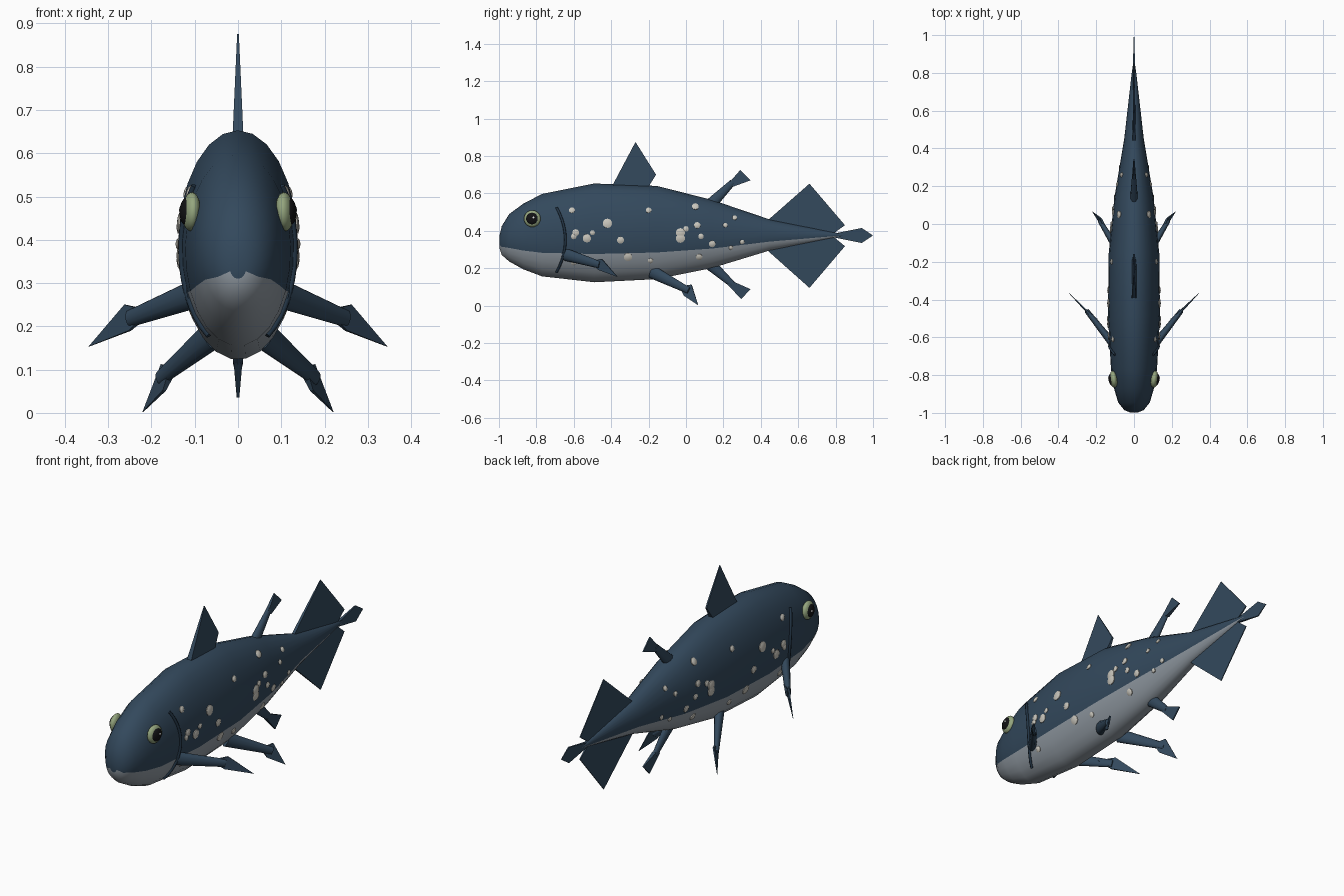
import bpy, bmesh, math
from mathutils import Vector, Matrix

cube = bpy.data.objects.get("Cube")
if cube:
    bpy.data.objects.remove(cube, do_unlink=True)


def material(name, *rgb):
    m = bpy.data.materials.new(name)
    m.use_nodes = True
    m.diffuse_color = (*rgb, 1)
    m.node_tree.nodes["Principled BSDF"].inputs["Base Color"].default_value = (*rgb, 1)
    return m


BLUE = material("deep blue skin", .033, .066, .108)
BELLY = material("pale grey belly", .28, .32, .36)
SPOT = material("cream spot", .58, .56, .50)
IRIS = material("green iris", .30, .38, .21)
BLACK = material("black pupil", .006, .006, .007)
GLINT = material("white glint", .9, .9, .9)
GILL = material("dark blue groove", .016, .034, .058)


def finish(name, bm, *mats, smooth=True):
    """Turn a bmesh into a named, shaded object."""
    bmesh.ops.recalc_face_normals(bm, faces=bm.faces)
    me = bpy.data.meshes.new(name)
    bm.to_mesh(me)
    bm.free()
    for m in mats:
        me.materials.append(m)
    ob = bpy.data.objects.new(name, me)
    bpy.context.collection.objects.link(ob)
    if smooth:
        bpy.ops.object.select_all(action="DESELECT")
        ob.select_set(True)
        bpy.context.view_layer.objects.active = ob
        bpy.ops.object.shade_smooth_by_angle(angle=math.radians(45))
    return ob


# Body stations: y, top z, bottom z, half width
STATIONS = [
    (-.998, .37, .31, .02), (-.985, .425, .27, .052), (-.945, .49, .235, .084),
    (-.87, .545, .193, .106), (-.77, .597, .155, .122), (-.49, .653, .123, .138),
    (-.155, .64, .14, .134), (.14, .565, .20, .104), (.45, .46, .295, .052),
    (.8, .39, .365, .012), (.84, .383, .37, .006),
]


def section(y):
    """Centre height, half height and half width of the body at y."""
    for a, b in zip(STATIONS, STATIONS[1:]):
        if a[0] <= y <= b[0]:
            t = (y - a[0]) / (b[0] - a[0])
            top, low, w = [p + (q - p) * t for p, q in zip(a[1:], b[1:])]
            return (top + low) / 2, (top - low) / 2, w


def on_body(y, z, side):
    """Point and outward normal on the flank."""
    c, h, w = section(y)
    s = max(-.98, min(.98, (z - c) / h))
    x = w * math.sqrt(1 - s * s)
    return Vector((side * x, y, z)), Vector((side * x / w ** 2, 0, (z - c) / h ** 2)).normalized()


# Body: lofted ovals; the lower arc of every ring is belly
SIDES, BACK = 25, 16
bm = bmesh.new()
rings = []
for y, top, low, w in STATIONS:
    ring = []
    for i in range(SIDES):
        a = math.radians(-25) + math.tau * i / SIDES
        ring.append(bm.verts.new((w * math.cos(a), y, (top + low) / 2 + (top - low) / 2 * math.sin(a))))
    rings.append(ring)
for a, b in zip(rings, rings[1:]):
    for i in range(SIDES):
        j = (i + 1) % SIDES
        bm.faces.new((a[i], a[j], b[j], b[i])).material_index = int(i >= BACK)
for ring in (rings[0], rings[-1]):
    bm.faces.new(ring)
finish("body", bm, BLUE, BELLY)


def blade(name, points, thick):
    """Flat fin plate with a half thickness for each corner."""
    pts = [Vector(p) for p in points]
    n = (pts[2] - pts[0]).cross(pts[3] - pts[1]).normalized()
    bm = bmesh.new()
    front = [bm.verts.new(p + n * t) for p, t in zip(pts, thick)]
    back = [bm.verts.new(p - n * t) for p, t in zip(pts, thick)]
    bm.faces.new(front)
    bm.faces.new(back[::-1])
    for i in range(len(pts)):
        j = (i + 1) % len(pts)
        bm.faces.new((front[i], back[i], back[j], front[j]))
    finish(name, bm, BLUE, smooth=False)


def lobe(name, start, end, r1, r2):
    """Fleshy tapering fin stalk, narrower across than tall."""
    a, b = Vector(start), Vector(end)
    d = b - a
    bm = bmesh.new()
    turn = d.to_track_quat("Z", "Y").to_matrix().to_4x4()
    bmesh.ops.create_cone(bm, cap_ends=True, segments=12, radius1=r1, radius2=r2, depth=d.length,
                          matrix=Matrix.Translation((a + b) / 2) @ turn @ Matrix.Diagonal((.65, 1, 1, 1)))
    finish(name, bm, BLUE)


def disc(name, centre, normal, radius, depth, mat, segments=16):
    """Flattened ball facing along a normal."""
    bm = bmesh.new()
    turn = normal.to_track_quat("Z", "Y").to_matrix().to_4x4()
    bmesh.ops.create_uvsphere(bm, u_segments=segments, v_segments=segments // 2, radius=1,
                              matrix=Matrix.Translation(centre) @ turn @ Matrix.Diagonal((radius, radius, depth, 1)))
    finish(name, bm, mat)


def upright(points):
    return [(0, y, z) for y, z in points]


# Fins on the centre line
blade("front_dorsal_fin", upright([(-.40, .63), (-.27, .875), (-.16, .70), (-.21, .62)]),
      (.013, .002, .004, .013))
blade("upper_tail_fin", upright([(.43, .45), (.66, .652), (.85, .43), (.78, .38)]),
      (.008, .002, .002, .006))
blade("lower_tail_fin", upright([(.43, .30), (.66, .095), (.85, .318), (.78, .375)]),
      (.008, .002, .002, .006))
blade("tail_tip", upright([(.79, .385), (.94, .415), (1, .375), (.94, .335), (.79, .365)]),
      (.007, .003, .001, .003, .007))
lobe("rear_dorsal_lobe", (0, .13, .54), (0, .25, .66), .032, .017)
blade("rear_dorsal_fin", upright([(.22, .645), (.29, .725), (.345, .67), (.255, .637)]),
      (.010, .003, .003, .010))
lobe("anal_lobe", (0, .13, .22), (0, .25, .112), .032, .017)
blade("anal_fin", upright([(.22, .115), (.295, .035), (.345, .088), (.255, .128)]),
      (.010, .003, .003, .010))

# Spots: y, z and radius, in hundredths
SPOTS = [
    (-61, 51, 1.7), (-42, 44, 2.7), (-59, 39, 2), (-53, 36, 2.4), (-60, 37, 1.6), (-50, 39, 1.4),
    (-35, 35, 2), (-20, 51, 1.6), (-60, 23, 1.6), (-31, 26, 2.4), (-19, 24, 1.5), (-3, 39, 2.6),
    (0, 41, 1.6), (-3, 36, 2.6), (5, 53, 2), (6, 43, 1.8), (8, 37, 1.6), (14, 33, 1.9),
    (7, 26, 1.9), (26, 47, 1.4), (21, 43, 1.3), (30, 34, 1.3), (24, 31, 1.2),
]

for side, label in ((1, "left"), (-1, "right")):
    def mirrored(points):
        return [(side * x, y, z) for x, y, z in points]

    # Paired lobed fins
    lobe(label + "_pectoral_lobe", *mirrored([(.10, -.65, .275), (.25, -.46, .218)]), .034, .02)
    blade(label + "_pectoral_fin",
          mirrored([(.20, -.51, .235), (.26, -.45, .25), (.345, -.365, .153), (.25, -.465, .19)]),
          (.010, .004, .001, .004))
    lobe(label + "_pelvic_lobe", *mirrored([(.06, -.18, .18), (.18, .015, .08)]), .036, .018)
    blade(label + "_pelvic_fin",
          mirrored([(.15, -.03, .10), (.175, .03, .112), (.22, .065, .002), (.17, -.01, .052)]),
          (.010, .004, .001, .004))

    # Eye: iris, pupil and glint stacked outwards
    out = Vector((side, -.12, .05)).normalized()
    eye = Vector((side * .108, -.822, .465))
    disc(label + "_iris", eye, out, .045, .021, IRIS, 24)
    disc(label + "_pupil", eye + out * .010, out, .033, .017, BLACK, 24)
    disc(label + "_glint", eye + out * .026 + Vector((0, .009, .004)), out, .006, .003, GLINT, 8)

    # Gill slit: thin tube hugging the flank
    curve = bpy.data.curves.new(label + "_gill_slit", "CURVE")
    curve.dimensions = "3D"
    curve.bevel_depth = .007
    curve.bevel_resolution = 2
    curve.use_fill_caps = True
    line = curve.splines.new("POLY")
    line.points.add(16)
    for i, p in enumerate(line.points):
        t = i / 8 - 1
        spot, n = on_body(-.645 - .047 * t * t, .352 - .172 * t, side)
        p.co = (*(spot + n * .002), 1)
    curve.materials.append(GILL)
    bpy.context.collection.objects.link(bpy.data.objects.new(label + "_gill_slit", curve))

    # Flank spots
    for k, (y, z, r) in enumerate(SPOTS):
        spot, n = on_body(y / 100, z / 100, side)
        disc(f"{label}_spot_{k}", spot, n, r / 100, .007, SPOT, 10)
